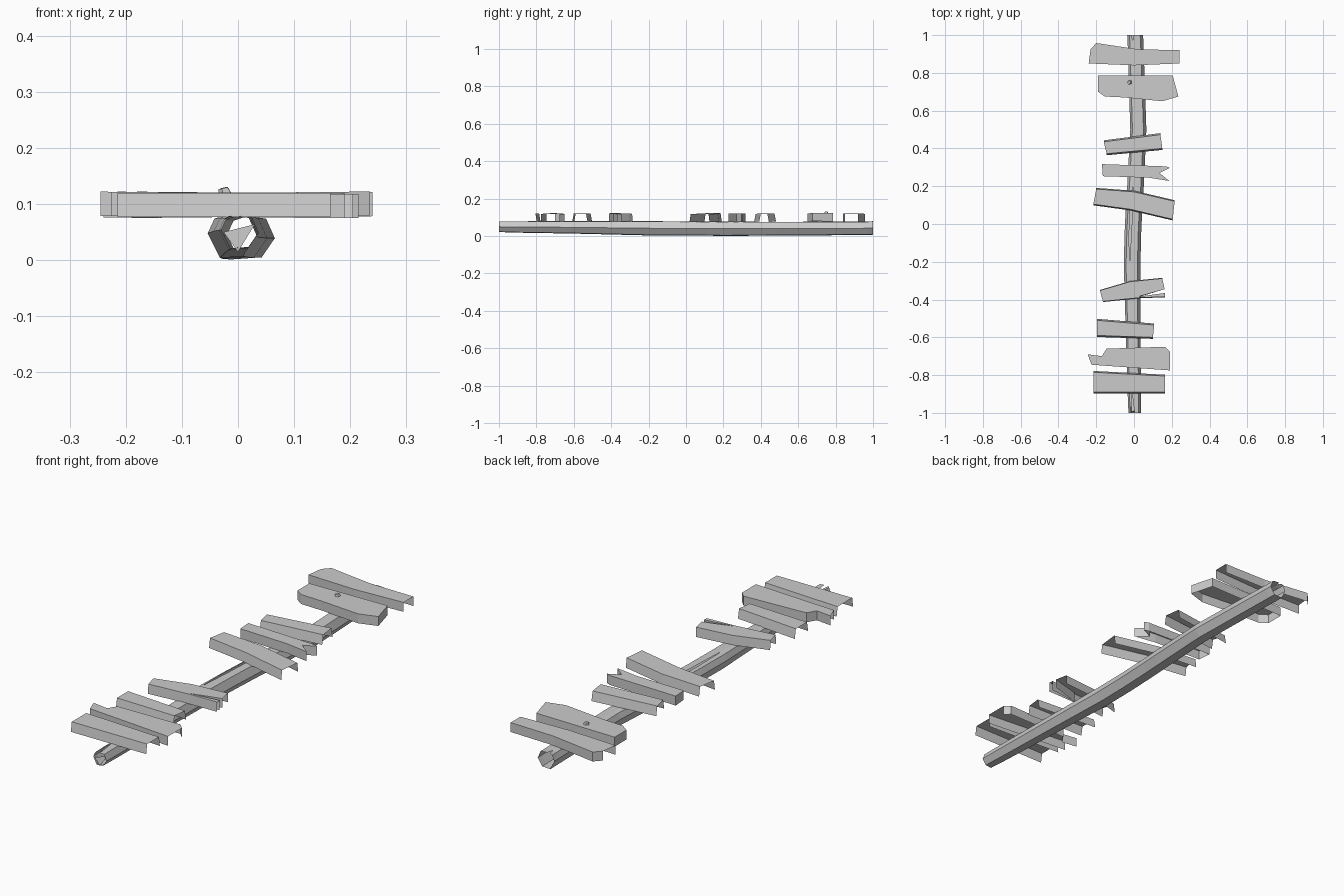
import bpy, bmesh
from mathutils import Vector

if "Cube" in bpy.data.objects:
    bpy.data.objects.remove(bpy.data.objects["Cube"])


def finish(name, bm):
    me = bpy.data.meshes.new(name)
    bm.to_mesh(me)
    bm.free()
    ob = bpy.data.objects.new(name, me)
    bpy.context.collection.objects.link(ob)
    return ob


# Rail: faceted hollow log, swept along y, with a split along its top seam
def rail():
    section = [(-0.012, 0.08), (-0.03, 0.074), (-0.042, 0.048), (-0.02, 0.004),
               (0.022, 0.007), (0.046, 0.042), (0.03, 0.078), (-0.012, 0.08)]
    # y, centre x, scale, z lift, seam gap
    rings = [(-1.0, 0.002, 0.75, 0.012, 0.02), (-0.9, 0.0, 0.8, 0.01, 0),
             (-0.6, -0.006, 0.88, 0.007, 0), (-0.22, -0.012, 1, 0, 0),
             (-0.05, -0.008, 1, -0.002, 0.012), (0.12, 0.0, 1, -0.003, 0.012),
             (0.2, 0.006, 1, -0.004, 0), (0.5, 0.021, 0.97, -0.004, 0),
             (0.97, 0.006, 0.95, 0.0, 0), (1.0, 0.004, 0.95, 0.002, 0.014)]
    bm = bmesh.new()
    rows = []
    for y, cx, s, dz, gap in rings:
        row = []
        for i, (x, z) in enumerate(section):
            off = -gap / 2 if i == 0 else gap / 2 if i == len(section) - 1 else 0
            row.append(bm.verts.new((cx + x * s + off, y, 0.04 + (z - 0.04) * s + dz * 0.7)))
        rows.append(row)
    for a, b in zip(rows, rows[1:]):
        for i in range(len(section) - 1):
            bm.faces.new((a[i], b[i], b[i + 1], a[i + 1]))
    # broken splinter left standing in the front end
    f = bm.faces.new([bm.verts.new(p) for p in
                      ((-0.026, -0.995, 0.05), (0.0, -0.995, 0.015), (0.03, -0.985, 0.064))])
    bmesh.ops.remove_doubles(bm, verts=bm.verts, dist=0.0003)
    bmesh.ops.recalc_face_normals(bm, faces=[g for g in bm.faces if g is not f])
    finish("rail", bm)


# Plank: top face with flared side walls, open underneath; broken ends may be open
def plank(name, pts, flare, closed, tilt, top=0.12, depth=0.043):
    bm = bmesh.new()
    cx = sum(p[0] for p in pts) / len(pts)
    cy = sum(p[1] for p in pts) / len(pts)
    area = sum(a[0] * b[1] - b[0] * a[1] for a, b in zip(pts, pts[1:] + pts[:1]))
    if area < 0:
        pts = pts[::-1]
    up, low = [], []
    for x, y in pts:
        z = top + tilt * (x - cx)
        up.append(bm.verts.new((x, y, z)))
        low.append(bm.verts.new((x, y + (flare if y > cy else -flare), z - depth)))
    bm.faces.new(up)
    n = len(pts)
    for i in range(n):
        j = (i + 1) % n
        d = Vector(pts[j]) - Vector(pts[i])
        if closed or abs(d.x) > 0.6 * abs(d.y):
            bm.faces.new((up[j], up[i], low[i], low[j]))
    finish(name, bm)


# Outline from above, wall flare, ends closed, tilt; listed front to back
planks = [
    ([(-.215, -.785), (.165, -.805), (.165, -.89), (-.215, -.89)], .007, False, 0),
    ([(-.245, -.69), (-.17, -.70), (-.145, -.66), (.165, -.65), (.19, -.675),
      (.19, -.775), (-.225, -.745)], 0, False, -.01),
    ([(-.197, -.51), (.107, -.535), (.1, -.60), (-.197, -.59)], .008, False, .005),
    ([(-.18, -.352), (-.02, -.305), (.15, -.288), (.162, -.345), (.02, -.385),
      (.165, -.365), (.165, -.385), (.03, -.39), (-.165, -.41)], .003, False, -.01),
    ([(-.2, .185), (0, .17), (.215, .12), (.205, .025), (-.02, .078), (-.215, .105)],
     .006, False, -.01),
    ([(-.17, .317), (.17, .305), (.19, .297), (.135, .27), (.187, .228),
      (.08, .245), (-.165, .253)], 0, True, -.005),
    ([(-.16, .435), (.14, .473), (.15, .40), (-.145, .372)], .008, False, .01),
    ([(-.19, .785), (.205, .785), (.235, .675), (.15, .65), (-.05, .67),
      (-.155, .675), (-.19, .70)], 0, True, .01),
    ([(-.24, .85), (-.23, .925), (-.2, .958), (.02, .925), (.24, .92), (.24, .85),
      (0, .84)], 0, False, .005),
]

rail()
for k, (pts, flare, closed, tilt) in enumerate(planks, 1):
    plank(f"plank_{k}", pts, flare, closed, tilt)

# Nail head on the wide rear plank
bpy.ops.mesh.primitive_cone_add(vertices=5, radius1=0.014, radius2=0.009, depth=0.014,
                                location=(-0.024, 0.75, 0.122), rotation=(0, -0.25, 0.3))
bpy.context.object.name = "nail_head"
